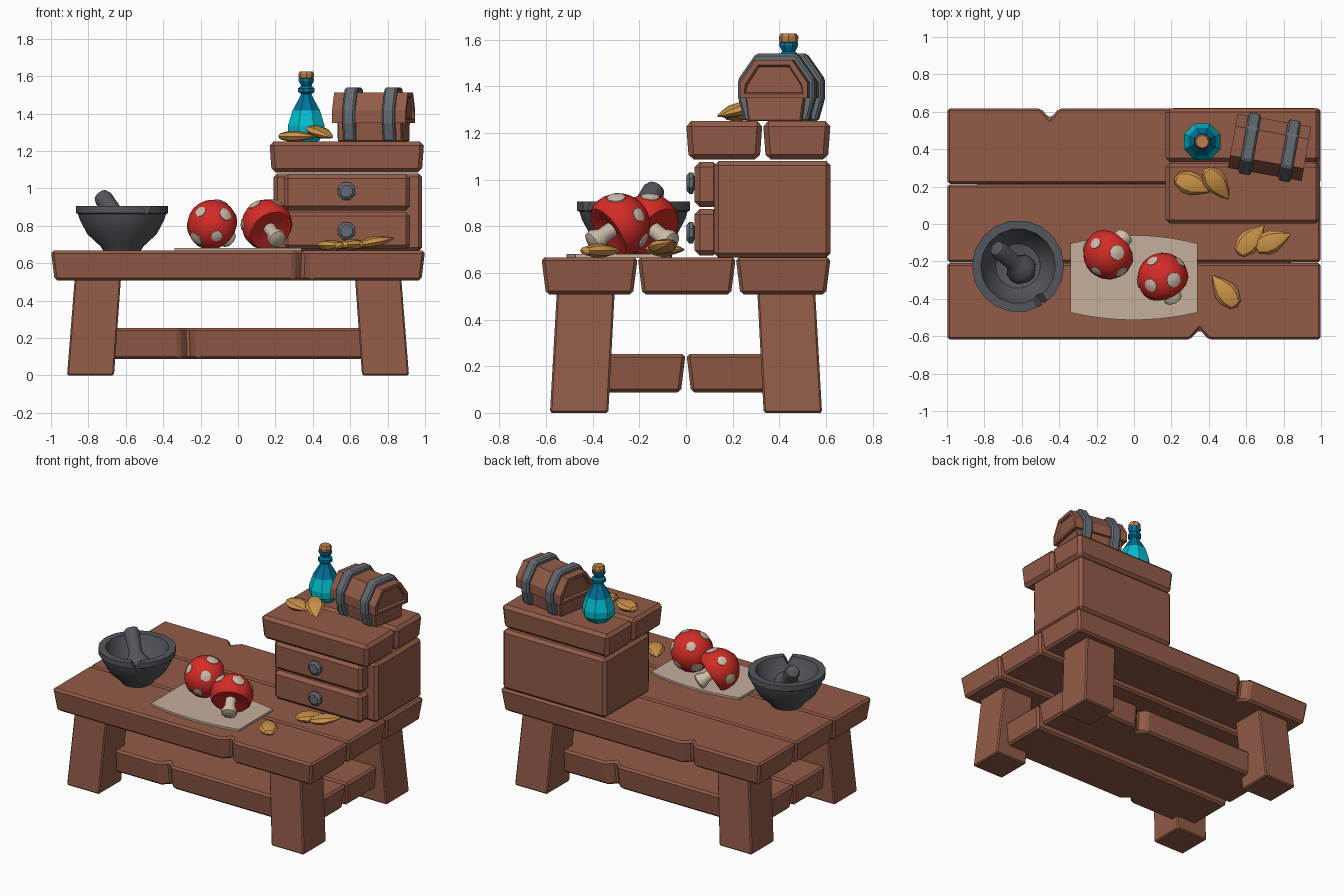
import bpy, bmesh, math
from mathutils import Matrix, Vector

if "Cube" in bpy.data.objects:
    bpy.data.objects.remove(bpy.data.objects["Cube"])

def mat(name, r, g, b):
    m = bpy.data.materials.new(name)
    m.diffuse_color = (r, g, b, 1)
    m.use_nodes = True
    m.node_tree.nodes["Principled BSDF"].inputs["Base Color"].default_value = m.diffuse_color
    return m

WOOD = mat("brown wood", 0.29, 0.105, 0.064)
STONE = mat("dark stone", 0.085, 0.093, 0.105)
IRON = mat("grey iron", 0.125, 0.145, 0.165)
CYAN = mat("cyan liquid", 0.0, 0.52, 0.62)
BLUE = mat("blue glass", 0.0, 0.17, 0.33)
RED = mat("red cap", 0.66, 0.025, 0.02)
CREAM = mat("cream stem", 0.62, 0.51, 0.40)
PAPER = mat("beige cloth", 0.56, 0.43, 0.33)
OCHRE = mat("ochre seed", 0.60, 0.29, 0.065)
CORK = mat("cork", 0.50, 0.21, 0.07)

def finish(name, bm, mats, smooth=None, bevel=0):
    bmesh.ops.recalc_face_normals(bm, faces=bm.faces)
    me = bpy.data.meshes.new(name)
    bm.to_mesh(me)
    bm.free()
    for m in mats:
        me.materials.append(m)
    ob = bpy.data.objects.new(name, me)
    bpy.context.collection.objects.link(ob)
    if smooth:
        for p in me.polygons:
            p.use_smooth = True
        me.set_sharp_from_angle(angle=math.radians(smooth))
    if bevel:
        mod = ob.modifiers.new("chamfer", 'BEVEL')
        mod.width, mod.segments = bevel, 1
        mod.limit_method, mod.angle_limit = 'ANGLE', math.radians(35)
    return ob

def loft(rings):
    """Closed solid through rings of equal point count."""
    bm = bmesh.new()
    vs = [[bm.verts.new(p) for p in r] for r in rings]
    n = len(vs[0])
    for a, b in zip(vs, vs[1:]):
        for i in range(n):
            bm.faces.new((a[i], a[(i + 1) % n], b[(i + 1) % n], b[i]))
    bm.faces.new(vs[0])
    bm.faces.new(vs[-1])
    return bm

def lathe(prof, n, M, start=0.0):
    bm = loft([[(max(r, 1e-4) * math.cos(start + 2 * math.pi * i / n),
                 max(r, 1e-4) * math.sin(start + 2 * math.pi * i / n), z)
                for i in range(n)] for r, z in prof])
    bmesh.ops.transform(bm, matrix=M, verts=bm.verts)
    return bm

def plank(name, x0, x1, y0, y1, z0, z1, front=None, back=None, taper=0.02, bevel=0.014):
    pts = [(x0, y0)]
    if front is not None:
        pts += [(front - .05, y0), (front, y0 + .055), (front + .05, y0)]
    pts += [(x1, y0), (x1, y1)]
    if back is not None:
        pts += [(back + .05, y1), (back, y1 - .055), (back - .05, y1)]
    pts += [(x0, y1)]
    cx, cy = (x0 + x1) / 2, (y0 + y1) / 2
    sx, sy = 1 - 2 * taper / (x1 - x0), 1 - 2 * taper / (y1 - y0)
    low = [(cx + (x - cx) * sx, cy + (y - cy) * sy, z0) for x, y in pts]
    return finish(name, loft([low, [(x, y, z1) for x, y in pts]]), [WOOD], bevel=bevel)

def prism(prof, x0, x1, M):
    bm = loft([[(x, y, z) for y, z in prof] for x in (x0, x1)])
    bmesh.ops.transform(bm, matrix=M, verts=bm.verts)
    return bm

T = Matrix.Translation

# Table top planks
plank("table_plank_front", -1, 1, -.62, -.207, .508, .667, front=.35)
plank("table_plank_middle", -1, 1, -.207, .213, .508, .667)
plank("table_plank_back", -1, 1, .213, .62, .508, .667, back=-.45)

# Splayed legs
for sx in (-1, 1):
    for sy in (-1, 1):
        def ring(xa, xb, ya, yb, z):
            return [(sx * x, sy * y, z) for x, y in ((xa, ya), (xb, ya), (xb, yb), (xa, yb))]
        bm = loft([ring(.663, .914, .333, .583, 0), ring(.625, .872, .305, .553, .53)])
        finish("leg", bm, [WOOD], bevel=.008)

# Lower shelf
plank("shelf_plank_front", -.84, .84, -.42, -.002, .088, .253, front=-.27)
plank("shelf_plank_back", -.84, .84, .002, .42, .088, .253, back=.28)

# Drawer cabinet
plank("cabinet_body", .19, .985, .12, .62, .665, 1.08, taper=0, bevel=.02)
for z0, z1, zk in ((.675, .873, .772), (.883, 1.075, .985)):
    plank("drawer_front", .245, .92, .037, .14, z0, z1, taper=0, bevel=.022)
    M = T((.58, .04, zk)) @ Matrix.Rotation(math.pi / 2, 4, 'X')
    bm = lathe([(.03, -.01), (.03, .004), (.05, .01), (.05, .026), (.034, .038)], 8, M, math.pi / 8)
    finish("drawer_knob", bm, [IRON])
plank("cabinet_top_front", .168, .995, .0, .328, 1.085, 1.25, taper=.012, bevel=.022)
plank("cabinet_top_back", .168, .995, .33, .62, 1.085, 1.25, taper=.012, bevel=.022)

# Cloth under the mushrooms
xs = [-.34 + .068 * i for i in range(11)]
out = [(x, -.513 + .04 * (x / .34) ** 2) for x in xs]
out += [(x, -.06 - .045 * (x / .34) ** 2) for x in reversed(xs)]
finish("cloth", loft([[(x, y, z) for x, y in out] for z in (.664, .681)]), [PAPER])

# Mortar with a chipped rim
MO = T((-.62, -.225, 0))
bowl = finish("mortar", lathe([(0, .667), (.1, .667), (.115, .69), (.185, .755), (.225, .83), (.235, .862),
                               (.246, .868), (.246, .905), (.2, .905), (.175, .83), (.12, .765), (0, .74)],
                              18, MO), [STONE], smooth=35)
cut = finish("chip_cutter", prism([(-.045, .93), (0, .855), (.045, .93)], .14, .32,
                                  MO @ Matrix.Rotation(math.radians(-57), 4, 'Z')), [STONE])
cut.hide_render = True
cut.hide_set(True)
mod = bowl.modifiers.new("chip", 'BOOLEAN')
mod.operation, mod.object = 'DIFFERENCE', cut

# Pestle
axis = Vector((-.15, .13, .19)).normalized()
M = T((-.605, -.24, .80)) @ axis.to_track_quat('Z', 'Y').to_matrix().to_4x4()
finish("pestle", lathe([(0, -.08), (.05, -.065), (.08, -.025), (.082, .01), (.055, .05), (.043, .08),
                        (.05, .21), (.04, .235), (0, .247)], 12, M), [STONE], smooth=40)

# Mushrooms lying on the cloth
def mushroom(c, axis, turn):
    M = T(c) @ Vector(axis).to_track_quat('Z', 'Y').to_matrix().to_4x4() @ Matrix.Rotation(turn, 4, 'Z')
    prof = [(0, -.025), (.08, -.055), (.118, -.058)]
    prof += [(.137 * math.cos(a), .137 * math.sin(a)) for a in (math.radians(-18 + 13.5 * i) for i in range(9))]
    finish("mushroom_cap", lathe(prof, 16, M), [RED], smooth=40)
    finish("mushroom_stem", lathe([(.035, -.02), (.035, -.09), (.052, -.125), (.05, -.145), (.03, -.155)],
                                  10, M), [CREAM], smooth=40)
    dirs = [(0.1, 0)] + [(math.radians(66 + 9 * (i % 2)), i * 2 * math.pi / 6) for i in range(6)]
    for k, (t, p) in enumerate(dirs):
        R = M @ Matrix.Rotation(p, 4, 'Z') @ Matrix.Rotation(t, 4, 'Y')
        rad = .25 + .04 * (k % 3)
        spot = [(.136 * s * math.sin(a), .136 * s * math.cos(a))
                for s, a in ((.96, rad), (1.025, rad * .9), (1.035, rad * .5), (1.04, 0))]
        finish("cap_spot", lathe(spot, 9, R), [CREAM], smooth=50)

mushroom((-.135, -.16, .803), (-.57, -.64, .51), .3)
mushroom((.155, -.29, .805), (-.38, .76, .53), .9)

# Potion bottle and cork
B = T((.365, .44, 0))
bm = lathe([(.07, 1.25), (.104, 1.29), (.106, 1.335), (.08, 1.415), (.036, 1.49), (.03, 1.505), (.047, 1.515),
            (.047, 1.535), (.03, 1.548), (.044, 1.575), (.044, 1.588), (.02, 1.588)], 8, B, math.pi / 8)
for f in bm.faces:
    f.material_index = 1 if f.calc_center_median().z > 1.42 else 0
finish("potion_bottle", bm, [CYAN, BLUE])
finish("bottle_cork", lathe([(.03, 1.58), (.04, 1.592), (.042, 1.612), (.034, 1.625)], 8, B), [CORK])

# Small chest
C = T((.725, .41, 0)) @ Matrix.Rotation(math.radians(-10), 4, 'Z')
finish("chest_base", prism([(-.115, 1.25), (-.13, 1.37), (.13, 1.37), (.115, 1.25)], -.175, .175, C), [WOOD], bevel=.006)
bm = prism([(-.147, 1.35), (-.147, 1.415), (-.08, 1.512), (.08, 1.512), (.147, 1.415), (.147, 1.35)], -.2, .2, C)
bmesh.ops.recalc_face_normals(bm, faces=bm.faces)
ends = [f for f in bm.faces if len(f.verts) == 6]
bmesh.ops.inset_individual(bm, faces=ends, thickness=.025, depth=0)
bmesh.ops.inset_individual(bm, faces=ends, thickness=.008, depth=-.015)
finish("chest_lid", bm, [WOOD])
for x in (-.108, .108):
    bm = prism([(-.138, 1.25), (-.166, 1.35), (-.166, 1.43), (-.088, 1.54),
                (.088, 1.54), (.166, 1.43), (.166, 1.35), (.138, 1.25)], x - .034, x + .034, C)
    finish("chest_strap", bm, [IRON], bevel=.01)

# Seeds: position, yaw, pitch in degrees
for p, yaw, pitch in (((.31, .215, 1.278), -20, 0), ((.44, .22, 1.298), -52, 14),
                      ((.62, -.09, .70), 48, 0), ((.735, -.095, .715), 22, -10), ((.49, -.365, .695), 128, 0)):
    M = (T(p) @ Matrix.Rotation(math.radians(yaw), 4, 'Z') @ Matrix.Rotation(math.radians(90 + pitch), 4, 'Y')
         @ Matrix.Diagonal((.5, 1, 1, 1)))
    bm = lathe([(0, -.1), (.035, -.085), (.06, -.035), (.06, .01), (.035, .065), (.012, .1), (0, .115)], 8, M)
    finish("seed", bm, [OCHRE], smooth=30)
